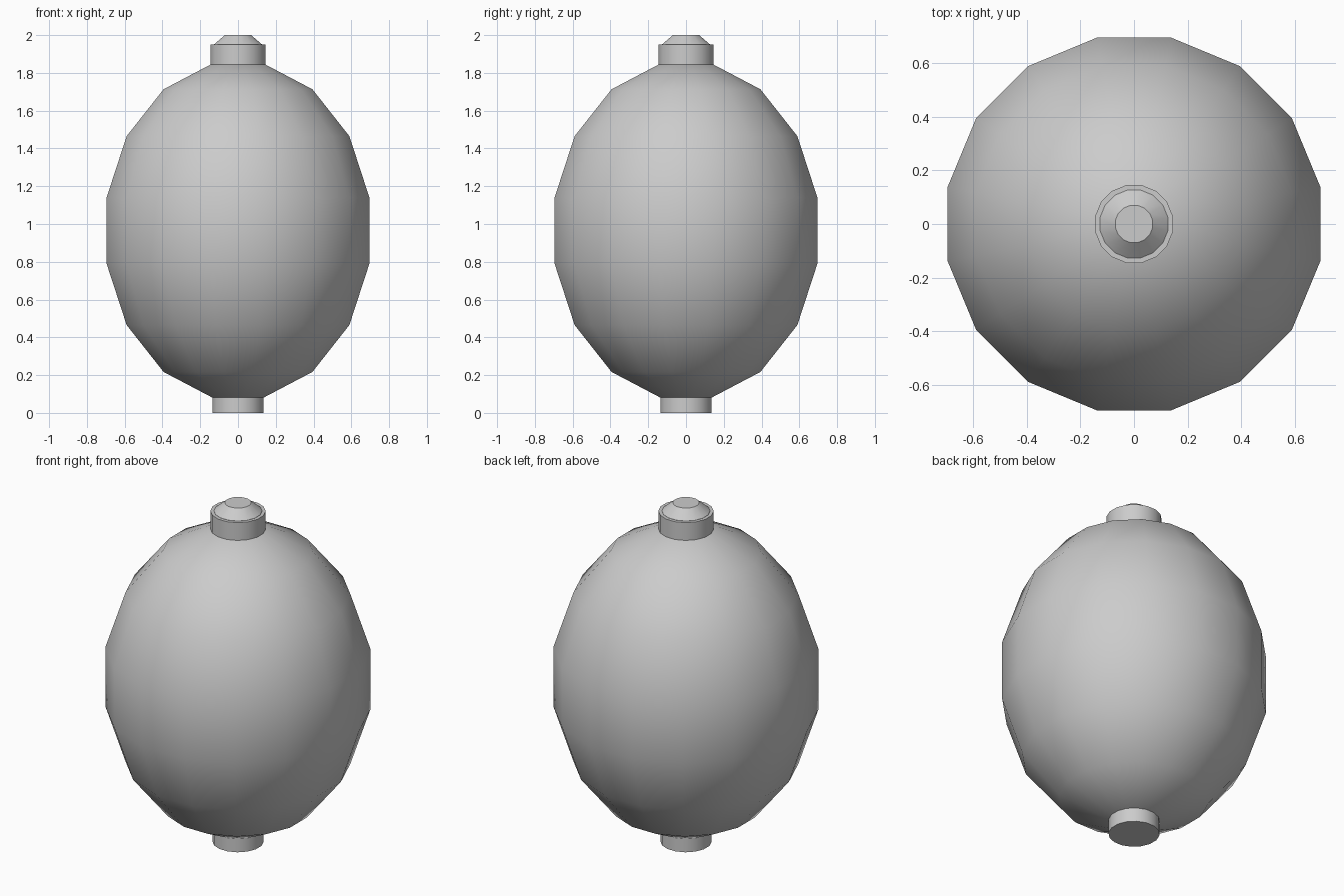
import bpy, bmesh
from math import cos, sin, pi, radians

if "Cube" in bpy.data.objects:
    bpy.data.objects.remove(bpy.data.objects["Cube"])

SIDES = 16


def lathe(name, profile, angle):
    """Revolve (radius, z) points into a closed solid with flat ends."""
    bm = bmesh.new()
    rings = []
    for r, z in profile:
        rings.append([bm.verts.new((r * cos((i + 0.5) * 2 * pi / SIDES),
                                    r * sin((i + 0.5) * 2 * pi / SIDES), z))
                      for i in range(SIDES)])
    for a, b in zip(rings, rings[1:]):
        for i in range(SIDES):
            j = (i + 1) % SIDES
            bm.faces.new((a[i], a[j], b[j], b[i]))
    bm.faces.new(rings[0][::-1])
    bm.faces.new(rings[-1])
    bmesh.ops.recalc_face_normals(bm, faces=bm.faces[:])
    mesh = bpy.data.meshes.new(name)
    bm.to_mesh(mesh)
    bm.free()
    obj = bpy.data.objects.new(name, mesh)
    bpy.context.collection.objects.link(obj)
    bpy.ops.object.select_all(action='DESELECT')
    obj.select_set(True)
    bpy.context.view_layer.objects.active = obj
    bpy.ops.object.shade_smooth_by_angle(angle=radians(angle))
    return obj


# Egg-shaped lantern body: stretched sphere with open poles closed by the caps
latitudes = [radians(-78.75 + 22.5 * i) for i in range(8)]
lathe("lantern_body", [(0.723 * cos(t), 0.965 + 0.9 * sin(t)) for t in latitudes], 50)

# Bottom collar
lathe("bottom_collar", [(0.137, 0.0), (0.137, 0.085)], 30)

# Top collar with a flat rim
lathe("top_collar", [(0.148, 1.845), (0.148, 1.95)], 30)

# Bevelled top knob
lathe("top_knob", [(0.129, 1.948), (0.129, 1.951), (0.071, 2.0)], 30)
